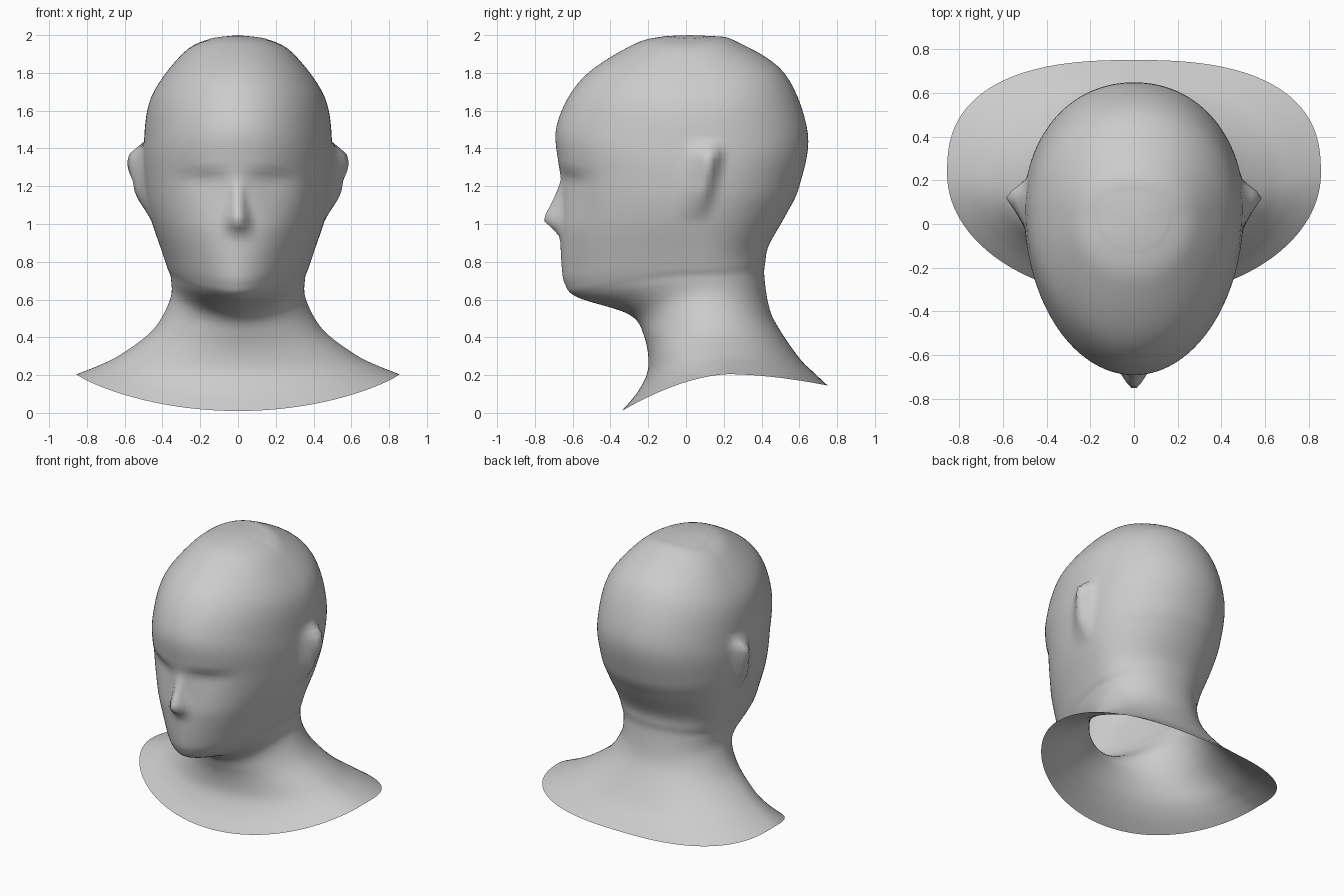
import bpy, bmesh, math

if "Cube" in bpy.data.objects:
    bpy.data.objects.remove(bpy.data.objects["Cube"])

SEG = 128    # points around each ring
SUB = 7      # steps between key rings

# Key rings from crown to shoulder rim:
# front y, front z, half width, side y, side z, back y, back z
RINGS = [
    (-.11, 1.995, .15, .02, 1.98, .14, 1.995),
    (-.28, 1.95, .29, .03, 1.905, .26, 1.97),
    (-.55, 1.77, .46, .05, 1.67, .52, 1.80),
    (-.685, 1.52, .50, .07, 1.40, .645, 1.48),
    (-.67, 1.27, .495, .07, 1.20, .60, 1.20),
    (-.668, 1.05, .465, .07, 1.04, .53, 1.05),
    (-.66, .80, .405, .08, .86, .44, .89),
    (-.64, .68, .375, .09, .77, .42, .80),
    (-.57, .61, .355, .10, .71, .415, .72),
    (-.30, .52, .36, .12, .60, .44, .56),
    (-.22, .40, .45, .14, .44, .49, .45),
    (-.20, .24, .62, .18, .31, .60, .29),
    (-.25, .12, .74, .21, .25, .68, .21),
    (-.34, .01, .855, .23, .205, .75, .145),
]
# Feature sizes along height
NOSE = [(.93, 0), (.99, .055), (1.01, .088), (1.04, .088), (1.11, .052), (1.23, 0)]
EAR = [(1.02, 0), (1.17, .06), (1.33, .09), (1.385, .085), (1.425, 0)]
SOCKET = [(.98, 0), (1.22, .035), (1.25, .03), (1.30, 0)]


def lookup(table, z):
    if z <= table[0][0]:
        return table[0][1]
    for (a, u), (b, v) in zip(table, table[1:]):
        if z <= b:
            return u + (v - u) * (z - a) / (b - a)
    return table[-1][1]


def spline(p, q, r, s, t):
    return .5 * (2*q + (r-p)*t + (2*p-5*q+4*r-s)*t*t + (3*q-p-3*r+s)*t**3)


def bump(d):
    d = min(abs(d), 1)
    return (1 - d) ** 2 * (1 + 2 * d)


def ring_point(ring, a):
    yf, zf, w, ys, zs, yb, zb = ring
    c, s = math.cos(a), math.sin(a)
    # Narrower front at the jaw, squarer back at the shoulder rim
    if s < 0:
        n, ye, ze = 2 - .2 * bump((zf - .62) / .4), yf, zf
    else:
        n, ye, ze = 2.1 + 1.6 * max(0, .3 - zf), yb, zb
    x = math.copysign(abs(c) ** (2 / n), c) * w
    k = abs(s) ** (2 / n)
    y, z = ys + (ye - ys) * k, zs + (ze - zs) * k ** 1.7
    if y < -.3:
        # Eye sockets under the brow, then the nose
        y += lookup(SOCKET, z) * bump((abs(x) - .17) / .22)
        width = .1 - .05 * min(max((z - 1) / .15, 0), 1)
        y -= lookup(NOSE, z) * bump(x / width)
    elif abs(x) > .3 and 1 < z < 1.45:
        # Ears: a fin that slopes gently forward and sharply backward
        d = y - (.13 + .2 * (z - 1.35))
        d = d / .08 if d > 0 else -d / .15
        x += math.copysign(lookup(EAR, z) * max(0, 1 - d) ** 1.3, x)
    return x, y, z


# Interpolate the key rings smoothly
rings = []
last = len(RINGS) - 1
for i in range(last):
    quad = [RINGS[min(max(i + k, 0), last)] for k in (-1, 0, 1, 2)]
    for j in range(SUB):
        rings.append([spline(*v, j / SUB) for v in zip(*quad)])
rings.append(RINGS[-1])

# Open shell: crown fan and ring quads
bm = bmesh.new()
rows = [[bm.verts.new(ring_point(r, 2 * math.pi * (j + .5) / SEG)) for j in range(SEG)] for r in rings]
crown = bm.verts.new((0, .02, 2.0))
for j in range(SEG):
    k = (j + 1) % SEG
    bm.faces.new((crown, rows[0][j], rows[0][k]))
    for up, low in zip(rows, rows[1:]):
        bm.faces.new((up[j], low[j], low[k], up[k]))
for f in bm.faces:
    f.smooth = True
mesh = bpy.data.meshes.new("head_bust")
bm.to_mesh(mesh)
bm.free()

clay = bpy.data.materials.new("light_grey")
clay.diffuse_color = (.6, .6, .6, 1)
clay.use_nodes = True
clay.node_tree.nodes["Principled BSDF"].inputs["Base Color"].default_value = clay.diffuse_color
mesh.materials.append(clay)
bpy.context.collection.objects.link(bpy.data.objects.new("head_bust", mesh))
